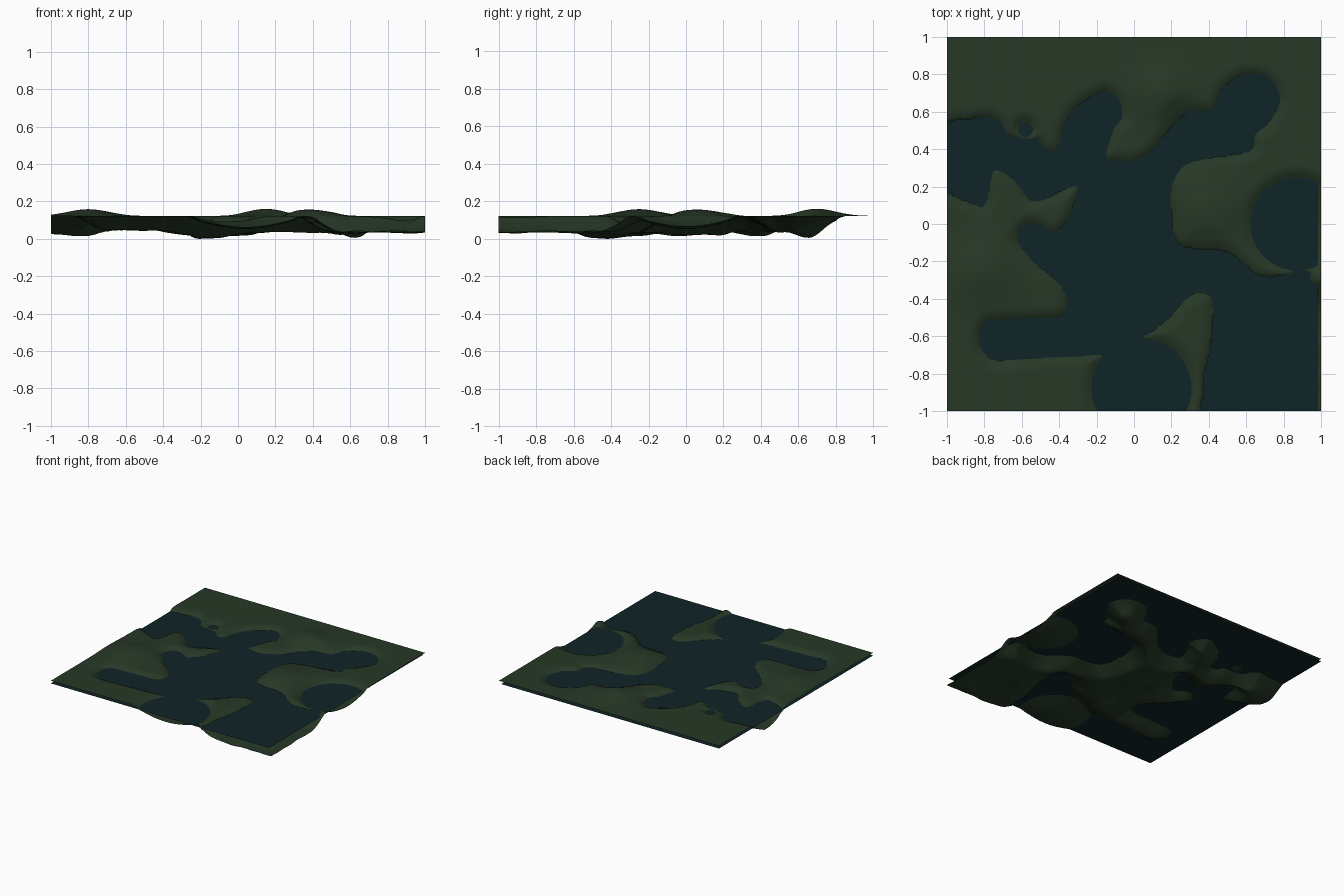
import bpy, bmesh, math
from mathutils import Vector, kdtree, noise

if "Cube" in bpy.data.objects:
    bpy.data.objects.remove(bpy.data.objects["Cube"])

WATER = 0.10     # water level
LAND = 0.022     # height of flat land above the water
N = 170          # terrain grid cells per side

# Shoreline of the big branching lake, clockwise from the west edge
SHORE = [
    (-1.1, .5), (-.82, .57), (-.72, .55), (-.66, .47), (-.52, .45), (-.47, .4),
    (-.41, .4), (-.38, .51), (-.31, .62), (-.17, .71), (-.09, .67), (-.06, .58),
    (-.11, .5), (-.15, .37), (-.11, .34), (0, .34), (.1, .4), (.2, .52),
    (.3, .6), (.42, .62), (.48, .73), (.6, .8), (.73, .77), (.78, .66),
    (.72, .54), (.65, .48), (.62, .39), (.4, .35), (.27, .31), (.21, .22),
    (.2, .08), (.25, -.11), (.5, -.15), (.69, -.28), (.92, -.25), (.96, -.32),
    (1.15, -.45), (1.15, -1.15), (.44, -1.15), (.37, -.87), (.41, -.65),
    (.42, -.42), (.35, -.37), (.27, -.41), (.17, -.52), (.02, -.62),
    (-.18, -.7), (-.7, -.73), (-.79, -.7), (-.83, -.62), (-.8, -.53),
    (-.72, -.51), (-.42, -.5), (-.36, -.42), (-.4, -.32), (-.54, -.2),
    (-.62, -.09), (-.59, -.01), (-.52, 0), (-.42, -.04), (-.34, .06),
    (-.31, .2), (-.48, .13), (-.56, .13), (-.65, .24), (-.75, .28),
    (-.79, .12), (-.85, .1), (-1.1, .25)]
# Round shallow basins: x, y, radius, depth
BASINS = [(.87, 0, .25, .045), (.04, -.88, .27, .045), (-.58, .505, .042, .01)]
# Deeper hollows in the lake bed and hills on the land: x, y, height, spread
HOLLOWS = [(-.2, -.42, .035, .13), (-.85, .36, .02, .12), (.05, .05, .02, .15),
           (.63, .66, .025, .1), (.5, -.35, .015, .12), (-.17, .55, .015, .1)]
HILLS = [(-.8, -.25, .036, .11), (.38, .06, .034, .12), (.15, .7, .038, .1)]


def material(name, rgb):
    m = bpy.data.materials.new(name)
    m.diffuse_color = (*rgb, 1)
    m.use_nodes = True
    m.node_tree.nodes["Principled BSDF"].inputs["Base Color"].default_value = m.diffuse_color
    return m


def smoothstep(t):
    t = max(0.0, min(1.0, t))
    return t * t * (3 - 2 * t)


def rounded(points, steps):
    """Catmull-Rom curve through a closed loop of points."""
    p = [Vector(q) for q in points]
    out = []
    for i in range(len(p)):
        a, b, c, d = (p[(i + k) % len(p)] for k in (-1, 0, 1, 2))
        if (c - b).length > .3:      # long runs stay straight
            out += [b.lerp(c, s / 40) for s in range(40)]
            continue
        for s in range(steps):
            t = s / steps
            out.append(.5 * (2 * b + (c - a) * t + (2 * a - 5 * b + 4 * c - d) * t * t
                             + (3 * b - a - 3 * c + d) * t ** 3))
    return out


shore = rounded(SHORE, 8)
tree = kdtree.KDTree(len(shore))
for i, p in enumerate(shore):
    tree.insert((p.x, p.y, 0), i)
tree.balance()
edges = [(a.x, a.y, b.x, b.y) for a, b in zip(shore, shore[1:] + shore[:1])]


def lake_crossings(y):
    return sorted(ax + (y - ay) * (bx - ax) / (by - ay)
                  for ax, ay, bx, by in edges if (ay > y) != (by > y))


def bumps(x, y, items):
    return sum(h * math.exp(-((x - cx) ** 2 + (y - cy) ** 2) / (2 * s * s))
               for cx, cy, h, s in items)


def bank(d, depth, width):
    """Height relative to water at signed distance d from the shore."""
    if d > 0:
        return LAND * (1 - (1 - min(1, d / .065)) ** 2)
    return -depth * math.sin(min(1, -d / width) * math.pi / 2)


def height(x, y, inside):
    d = tree.find((x, y, 0))[2] * (-1 if inside else 1)
    wet = smoothstep(-d / .12)
    bed = .06 + wet * (bumps(x, y, HOLLOWS) + .012 * noise.noise((x * 7, y * 7, 2)))
    h = bank(d, bed, .16)
    near = d
    for cx, cy, r, depth in BASINS:
        e = math.hypot(x - cx, y - cy) - r
        near = min(near, e)
        h = min(h, bank(e, depth, max(.08, r)))
    return h + smoothstep(near / .12) * bumps(x, y, HILLS)


# Land: one smooth sculpted sheet with the lake beds pressed into it
bm = bmesh.new()
rows = []
for j in range(N + 1):
    y = -1 + 2 * j / N
    cross = lake_crossings(y + 1e-5)
    row = []
    for i in range(N + 1):
        x = -1 + 2 * i / N
        inside = sum(c < x for c in cross) % 2 == 1
        row.append(bm.verts.new((x, y, height(x, y, inside))))
    rows.append(row)
for j in range(N):
    for i in range(N):
        bm.faces.new((rows[j][i], rows[j][i + 1], rows[j + 1][i + 1], rows[j + 1][i]))
deepest = -min(v.co.z for v in bm.verts)
for v in bm.verts:
    if v.co.z < 0:
        v.co.z *= WATER / deepest
    v.co.z += WATER
for f in bm.faces:
    f.smooth = True
mesh = bpy.data.meshes.new("land")
bm.to_mesh(mesh)
bm.free()
mesh.materials.append(material("dark forest green", (.02, .04, .02)))
bpy.context.collection.objects.link(bpy.data.objects.new("land", mesh))

# Water: a flat sheet that stops just short of the right edge
mesh = bpy.data.meshes.new("water")
mesh.from_pydata([(-1, -1, WATER), (.98, -1, WATER), (.98, 1, WATER), (-1, 1, WATER)],
                 [], [(0, 1, 2, 3)])
mesh.materials.append(material("deep teal", (.005, .018, .021)))
bpy.context.collection.objects.link(bpy.data.objects.new("water", mesh))
